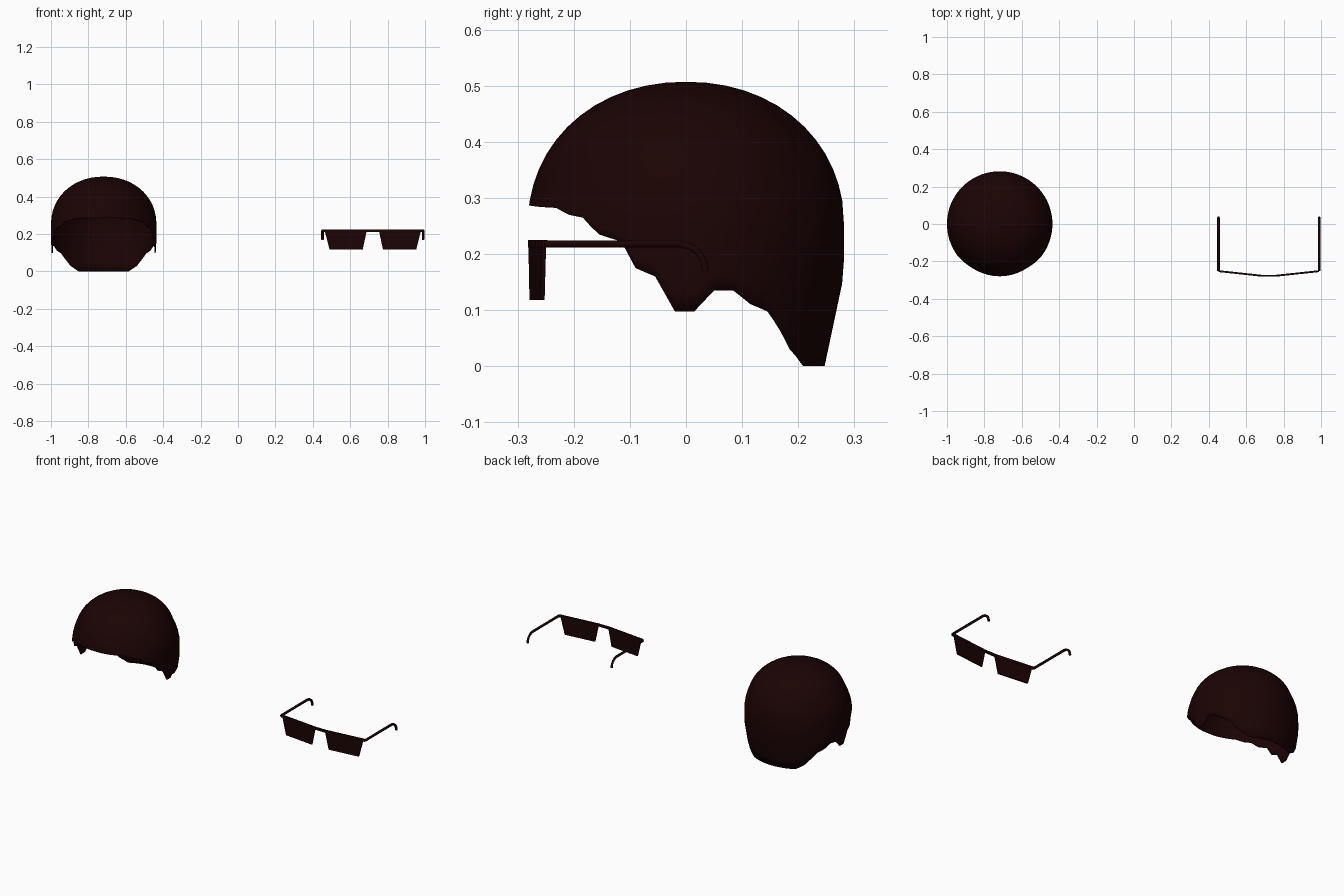
import bpy, bmesh, math

if "Cube" in bpy.data.objects:
    bpy.data.objects.remove(bpy.data.objects["Cube"])

# One dark reddish brown for everything
COLOR = (0.011, 0.001, 0.001, 1)
mat = bpy.data.materials.new("dark_brown")
mat.use_nodes = True
mat.diffuse_color = COLOR
mat.node_tree.nodes["Principled BSDF"].inputs["Base Color"].default_value = COLOR


def add_object(name, bm, x):
    bmesh.ops.recalc_face_normals(bm, faces=bm.faces)
    mesh = bpy.data.meshes.new(name)
    bm.to_mesh(mesh)
    bm.free()
    mesh.materials.append(mat)
    obj = bpy.data.objects.new(name, mesh)
    obj.location.x = x
    bpy.context.collection.objects.link(obj)
    return obj


def clamp(v):
    return min(1, max(0, v))


# Hair cap: dome, short vertical band, then a taper inwards at the nape
R, MID, RISE = 0.282, 0.25, 0.257


def radius(z, backness):
    if z > MID:
        return R * max(0, 1 - ((z - MID) / RISE) ** 2.1) ** (1 / 2.1)
    return R - 0.035 * clamp((0.165 - z) / 0.165) * (0.3 + 0.7 * clamp(backness))


def cap_point(angle, z):
    r = radius(z, -math.cos(angle))
    # Slightly flattened diagonals at mid dome height
    r -= 0.01 * math.sin(2 * angle) ** 2 * clamp(1 - abs(z - 0.35) / 0.1)
    return r * math.sin(angle), -r * math.cos(angle), z


def hem_angle(y, z):
    return math.acos(max(-1, min(1, -y / radius(z, y / R))))


# Jagged hem from forehead to nape, as (y, z)
HEM = [(-0.279, 0.287), (-0.235, 0.283), (-0.21, 0.27), (-0.185, 0.265),
       (-0.155, 0.235), (-0.115, 0.222), (-0.09, 0.175), (-0.055, 0.16),
       (-0.02, 0.098), (0.015, 0.098), (0.05, 0.135), (0.085, 0.135),
       (0.117, 0.11), (0.148, 0.097), (0.173, 0.06), (0.189, 0.03),
       (0.214, 0), (0.247, 0)]
corners = [(hem_angle(y, z), z) for y, z in HEM]
corners[0] = (0, HEM[0][1])
corners[-1] = (math.pi, 0)

half = []
for (a, za), (b, zb) in zip(corners, corners[1:]):
    steps = max(1, math.ceil((b - a) / 0.12))
    half += [(a + (b - a) * i / steps, za + (zb - za) * i / steps) for i in range(steps)]
columns = half + [corners[-1]] + [(-a, z) for a, z in reversed(half[1:])]

bm = bmesh.new()
crown = bm.verts.new((0, 0, MID + RISE))
TOP_ROWS, LOW_ROWS, BAND = 12, 6, 0.295
phi_end = math.acos((BAND - MID) / RISE)
grid = []
for angle, hem in columns:
    heights = [MID + RISE * math.cos(phi_end * i / TOP_ROWS) for i in range(1, TOP_ROWS + 1)]
    heights += [BAND + (hem - BAND) * i / LOW_ROWS for i in range(1, LOW_ROWS + 1)]
    grid.append([bm.verts.new(cap_point(angle, z)) for z in heights])
for i, col in enumerate(grid):
    nxt = grid[(i + 1) % len(grid)]
    bm.faces.new((crown, col[0], nxt[0]))
    for j in range(len(col) - 1):
        bm.faces.new((col[j], col[j + 1], nxt[j + 1], nxt[j]))
hair = add_object("hair_cap", bm, -R - 0.436)
shell = hair.modifiers.new("thickness", "SOLIDIFY")
shell.thickness = 0.005
shell.offset = -1
bpy.context.view_layer.objects.active = hair
hair.select_set(True)
bpy.ops.object.shade_smooth_by_angle(angle=math.radians(40))

# Glasses: thin slabs following a shallow forward bow, straight at the bridge
GLASSES_X, HALF, BRIDGE = 0.721, 0.269, 0.035


def bow(x):
    return -0.277 + 0.025 * clamp((abs(x) - BRIDGE) / (HALF - BRIDGE))


def slab(name, outline, depth):
    bm = bmesh.new()
    front = [bm.verts.new((x, bow(x) - depth / 2, z)) for x, z in outline]
    back = [bm.verts.new((x, bow(x) + depth / 2, z)) for x, z in outline]
    bm.faces.new(front)
    bm.faces.new(back[::-1])
    n = len(outline)
    for i in range(n):
        k = (i + 1) % n
        bm.faces.new((front[i], back[i], back[k], front[k]))
    return add_object(name, bm, GLASSES_X)


TOP, UNDER = 0.225, 0.212
slab("bridge", [(-BRIDGE, TOP), (BRIDGE, TOP), (BRIDGE, UNDER), (-BRIDGE, UNDER)], 0.01)
for side, s in (("left", 1), ("right", -1)):
    slab(side + "_lens", [(s * 0.032, 0.22), (s * 0.258, 0.22),
                          (s * 0.232, 0.118), (s * 0.054, 0.118)], 0.008)
    slab(side + "_brow_bar", [(s * BRIDGE, TOP), (s * HALF, TOP),
                              (s * HALF, UNDER), (s * BRIDGE, UNDER)], 0.01)

    # Temple arm with a hook behind the ear
    curve = bpy.data.curves.new(side + "_temple", "CURVE")
    curve.dimensions = "3D"
    curve.bevel_depth = 0.007
    curve.bevel_resolution = 1
    curve.use_fill_caps = True
    path = [(-0.252, 0.218), (-0.01, 0.218), (0.008, 0.213),
            (0.022, 0.203), (0.031, 0.189), (0.035, 0.17)]
    spline = curve.splines.new("POLY")
    spline.points.add(len(path) - 1)
    for point, (y, z) in zip(spline.points, path):
        point.co = (s * HALF, y, z, 1)
    curve.materials.append(mat)
    arm = bpy.data.objects.new(side + "_temple", curve)
    arm.location.x = GLASSES_X
    bpy.context.collection.objects.link(arm)
